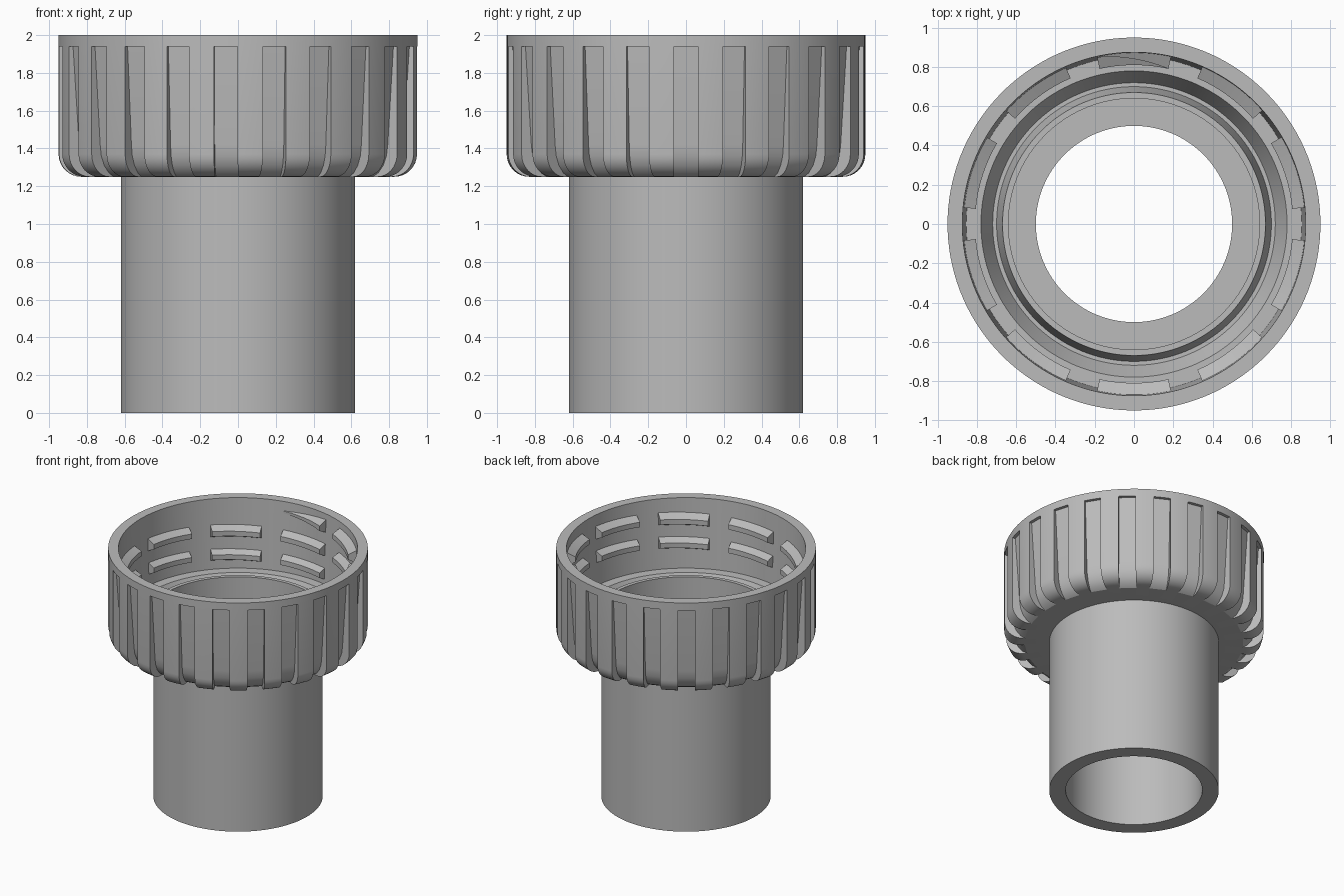
import bpy, bmesh, math
from mathutils import Vector

if "Cube" in bpy.data.objects:
    bpy.data.objects.remove(bpy.data.objects["Cube"])

grey = bpy.data.materials.new("plain grey")
grey.diffuse_color = (0.5, 0.5, 0.5, 1)
grey.use_nodes = True
grey.node_tree.nodes["Principled BSDF"].inputs["Base Color"].default_value = grey.diffuse_color


def add_object(name, bm):
    bmesh.ops.recalc_face_normals(bm, faces=bm.faces)
    mesh = bpy.data.meshes.new(name)
    bm.to_mesh(mesh)
    bm.free()
    mesh.materials.append(grey)
    obj = bpy.data.objects.new(name, mesh)
    bpy.context.collection.objects.link(obj)
    return obj


def smooth(obj):
    bpy.ops.object.select_all(action='DESELECT')
    obj.select_set(True)
    bpy.context.view_layer.objects.active = obj
    bpy.ops.object.shade_smooth_by_angle(angle=math.radians(25))


def polar(r, a, z):
    return Vector((r * math.cos(a), r * math.sin(a), z))


def bridge(bm, rings, closed):
    """Join rings of vertices with quads; cap the ends when open."""
    n = len(rings[0])
    for i in range(len(rings) if closed else len(rings) - 1):
        a, b = rings[i], rings[(i + 1) % len(rings)]
        for j in range(n):
            k = (j + 1) % n
            bm.faces.new((a[j], a[k], b[k], b[j]))
    if not closed:
        bm.faces.new(rings[0])
        bm.faces.new(rings[-1])


def lathe(name, profile, steps=138):
    bm = bmesh.new()
    rings = [[bm.verts.new(polar(r, math.tau * i / steps, z)) for r, z in profile]
             for i in range(steps)]
    bridge(bm, rings, True)
    return add_object(name, bm)


# Straight pipe below the cap
tube = lathe("tube", [(0.5, 0), (0.62, 0), (0.62, 1.27), (0.5, 1.27)])
smooth(tube)

# Cap: rounded outer bottom edge, hollow inside with a raised sealing lip
corner = [(0.83 + 0.12 * math.sin(t), 1.37 - 0.12 * math.cos(t))
          for t in (math.pi / 2 * i / 8 for i in range(9))]
cap = lathe("cap", [(0.62, 1.25)] + corner + [
    (0.95, 2.0), (0.875, 2.0), (0.855, 1.44), (0.78, 1.44), (0.72, 1.32),
    (0.70, 1.32), (0.67, 1.47), (0.64, 1.47), (0.64, 1.27), (0.62, 1.27)])

# Grip grooves: 23 cutters whose floor gets deeper towards the bottom
floor = [(1.05, 1.94), (0.925, 1.94), (0.89, 1.42), (0.882, 1.36), (0.862, 1.31),
         (0.83, 1.27), (0.78, 1.24), (0.78, 1.15), (1.05, 1.15)]
GROOVES, HALF = 23, 0.0625
bm = bmesh.new()
for g in range(GROOVES):
    a = math.tau * g / GROOVES
    side = Vector((-math.sin(a), math.cos(a), 0)) * HALF
    bridge(bm, [[bm.verts.new(polar(r, a, z) + s) for r, z in floor]
                for s in (-side, side)], False)
cutter = add_object("groove_cutter", bm)
cutter.hide_render = True

mod = cap.modifiers.new("grooves", 'BOOLEAN')
mod.operation = 'DIFFERENCE'
mod.solver = 'EXACT'
mod.object = cutter
bpy.context.view_layer.objects.active = cap
bpy.ops.object.modifier_apply(modifier=mod.name)
bpy.data.objects.remove(cutter)
smooth(cap)

# Inner screw thread, broken by ten upright gaps
PITCH, START, TOP = 0.19, 110, 1.92
bm = bmesh.new()
for s in range(22):
    mid = 90 - 36 * s
    rings = []
    for i in range(9):
        deg = mid + 12.5 - 25 * i / 8
        z = TOP - PITCH * (START - deg) / 360
        grow = i / 8 if s == 0 else 1
        tip = 0.872 - 0.062 * max(grow, 0.05)
        base, edge = 0.012 + 0.043 * grow, 0.008 + 0.012 * grow
        section = [(0.88, z + base), (tip, z + edge), (tip, z - edge), (0.88, z - base)]
        rings.append([bm.verts.new(polar(r, math.radians(deg), h)) for r, h in section])
    bridge(bm, rings, False)
smooth(add_object("inner_thread", bm))
